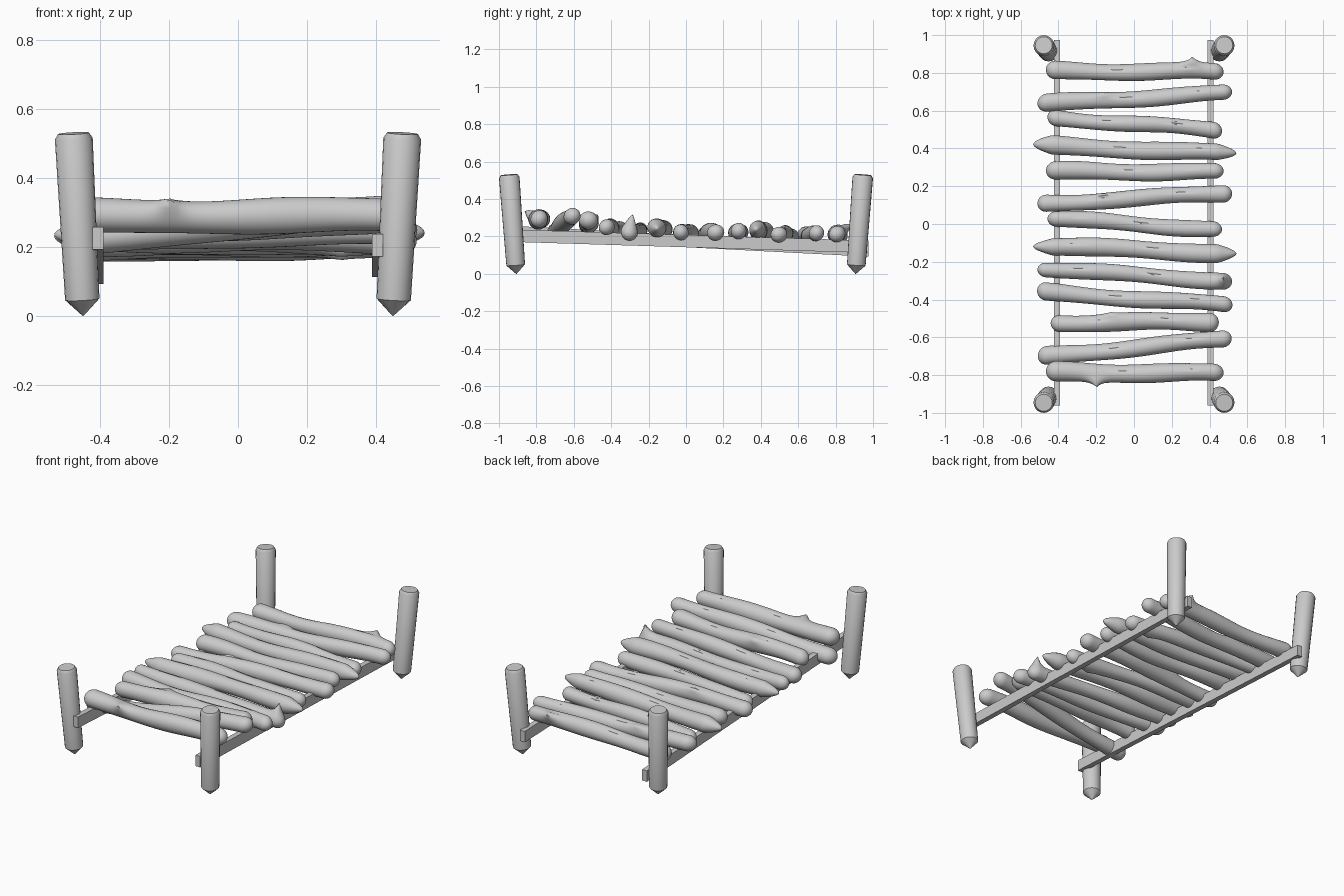
import bpy, bmesh, math, random
from mathutils import Vector

if "Cube" in bpy.data.objects:
    bpy.data.objects.remove(bpy.data.objects["Cube"])

random.seed(4)


def skin(name, rings, angle):
    """Bridge equal-sized point rings into a closed solid."""
    bm = bmesh.new()
    loops = [[bm.verts.new(p) for p in ring] for ring in rings]
    n = len(loops[0])
    for a, b in zip(loops, loops[1:]):
        for i in range(n):
            bm.faces.new((a[i], a[(i + 1) % n], b[(i + 1) % n], b[i]))
    bm.faces.new(loops[0])
    bm.faces.new(loops[-1])
    bmesh.ops.recalc_face_normals(bm, faces=bm.faces)
    mesh = bpy.data.meshes.new(name)
    bm.to_mesh(mesh)
    bm.free()
    ob = bpy.data.objects.new(name, mesh)
    bpy.context.collection.objects.link(ob)
    bpy.context.view_layer.objects.active = ob
    ob.select_set(True)
    bpy.ops.object.shade_smooth_by_angle(angle=math.radians(angle))
    ob.select_set(False)


def post(name, sx, sy):
    """Stake leaning outwards: pointed foot, chamfered top."""
    foot = Vector((sx * 0.45, sy * 0.907, 0))
    axis = Vector((sx * 0.478, sy * 0.946, 0.53)) - foot
    turn = Vector((0, 0, 1)).rotation_difference(axis)
    rings = []
    for t, r in ((0, 0.002), (0.09, 0.05), (0.97, 0.055), (1, 0.045)):
        rings.append([foot + axis * t + turn @ Vector((r * math.cos(a), r * math.sin(a), 0))
                      for a in (i * math.tau / 20 for i in range(20))])
    skin(name, rings, 35)


def rail(name, x, z_front, z_back):
    """Square side rail sloping down to the back."""
    rings = [[(x + sx * 0.016, y, z + sz * 0.033)
              for sx, sz in ((-1, -1), (1, -1), (1, 1), (-1, 1))]
             for y, z in ((-0.96, z_front), (0.975, z_back))]
    skin(name, rings, 20)


def log(name, half, r, y0, y1, z0, z1, knot=None, pointed=False):
    """Wobbly branch along x; knot is (x, degrees from +y towards up, height, width)."""
    a, b = Vector((0.004 - half, y0, z0)), Vector((0.004 + half, y1, z1))
    length = 2 * half
    e = 0.1 if pointed else r * 1.1
    cap = [e * (1 - math.cos((k + 0.1) * math.pi / 16)) for k in range(8)]
    xs = cap + [e + (length - 2 * e) * k / 50 for k in range(51)]
    xs += [length - d for d in reversed(cap)]
    ph = random.uniform(0, 6)
    rings = []
    for x in xs:
        t = x / length
        c = a.lerp(b, t)
        c.y += 0.006 * math.sin(t * 8 + ph)
        c.z += 0.005 * math.sin(t * 7 + ph * 2)
        q = min(1, min(x, length - x) / e)
        prof = q ** 0.55 if pointed else math.sqrt(1 - (1 - q) ** 2)
        base = r * prof * (1 + 0.06 * math.sin(t * 11 + ph))
        ring = []
        for i in range(32):
            ang = i * math.tau / 32
            rad = base * (1 + 0.03 * math.sin(2 * ang + t * 5 + ph))
            # shallow bark crack
            if abs(ang - 1.2) < 0.1 and 0.15 < t < 0.85:
                rad -= 0.006 * max(0, math.sin(t * 16 + ph))
            if knot:
                kx, deg, kh, kw = knot
                da = (ang - math.radians(deg) + math.pi) % math.tau - math.pi
                rad += kh * prof * math.exp(-1.6 * math.hypot((c.x - kx) / kw, da / 0.55))
            ring.append((c.x, c.y + rad * math.cos(ang), c.z + rad * math.sin(ang)))
        rings.append(ring)
    skin(name, rings, 50)


# Corner posts
for side, sx in (("left", -1), ("right", 1)):
    for end, sy in (("front", -1), ("back", 1)):
        post(f"{end}_{side}_post", sx, sy)

# Side rails
rail("left_rail", -0.407, 0.225, 0.125)
rail("right_rail", 0.405, 0.205, 0.145)

# Back half: four branch shapes, each laid twice
for row, (dy, dz) in enumerate(((0, 0), (-0.53, 0.012))):
    def lay(kind, half, r, y0, y1, z, knot, pointed=False):
        log(f"{kind}_slat_{row + 1}", half, r, y0 + dy, y1 + dy,
            z - 0.01 + dz, z + dz, knot, pointed)
    lay("straight", 0.47, 0.045, 0.81, 0.805, 0.213, None if row else (0.31, 35, 0.05, 0.05))
    lay("rising", 0.515, 0.044, 0.635, 0.695, 0.213, (-0.16, 50, 0.02, 0.07))
    lay("falling", 0.462, 0.042, 0.562, 0.497, 0.215, (0.3, 240, 0.015, 0.06))
    lay("pointed", 0.538, 0.047, 0.417, 0.372, 0.235, None, True)

# Front half: single branches
log("horned_slat", 0.515, 0.042, -0.235, -0.305, 0.235, 0.22, (0.475, 80, 0.065, 0.03))
log("slanted_slat", 0.517, 0.044, -0.36, -0.43, 0.235, 0.25)
log("short_slat", 0.445, 0.047, -0.525, -0.515, 0.255, 0.285, (-0.12, 40, 0.025, 0.06))
log("tilted_slat", 0.513, 0.046, -0.705, -0.605, 0.22, 0.315)
log("front_slat", 0.47, 0.049, -0.785, -0.79, 0.29, 0.29, (-0.2, 145, 0.05, 0.045))
